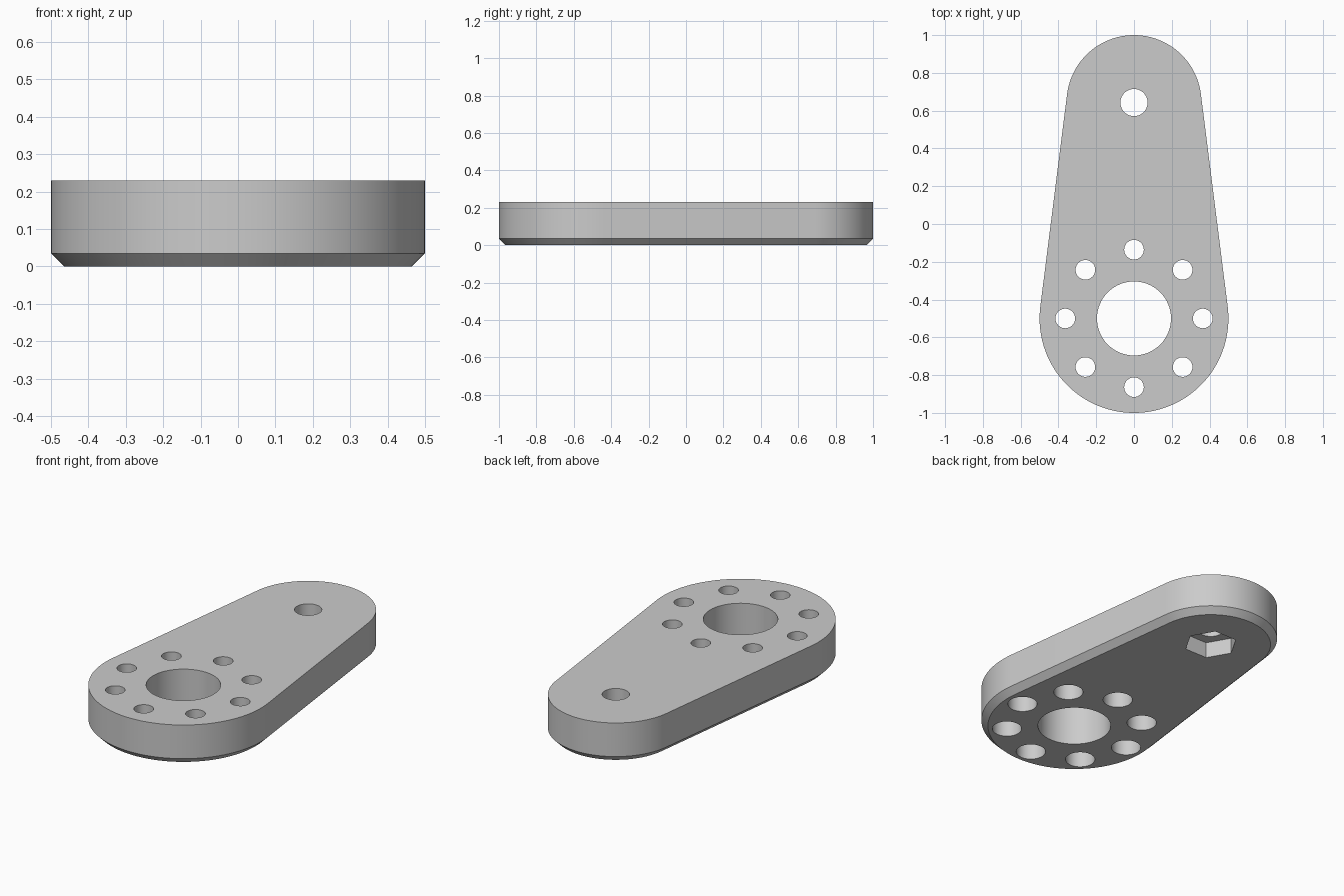
import bpy, bmesh
from math import asin, cos, sin, pi, radians

cube = bpy.data.objects.get("Cube")
if cube:
    bpy.data.objects.remove(cube, do_unlink=True)

HEIGHT, CHAMFER = 0.23, 0.035
BIG_R, SMALL_R = 0.5, 0.357
BIG_Y, SMALL_Y = BIG_R - 1, 1 - SMALL_R

grey = bpy.data.materials.new("plain grey")
grey.use_nodes = True
colour = (0.6, 0.6, 0.6, 1)
grey.diffuse_color = colour
grey.node_tree.nodes["Principled BSDF"].inputs["Base Color"].default_value = colour


def arc(y, r, start, end, n):
    """Points of an arc centred on x = 0."""
    angles = [start + (end - start) * i / n for i in range(n + 1)]
    return [(r * cos(a), y + r * sin(a)) for a in angles]


def outline(inset):
    """Two arcs joined by their common tangents."""
    t = asin((BIG_R - SMALL_R) / (SMALL_Y - BIG_Y))
    return (arc(SMALL_Y, SMALL_R - inset, t, pi - t, 48)
            + arc(BIG_Y, BIG_R - inset, pi - t, 2 * pi + t, 64))


def loft(name, sections):
    """Closed solid through (points, z) sections, from the bottom up."""
    bm = bmesh.new()
    rings = [[bm.verts.new((x, y, z)) for x, y in pts] for pts, z in sections]
    for low, high in zip(rings, rings[1:]):
        for i in range(len(low)):
            bm.faces.new((low[i - 1], low[i], high[i], high[i - 1]))
    bm.faces.new(rings[0][::-1])
    bm.faces.new(rings[-1])
    bmesh.ops.recalc_face_normals(bm, faces=bm.faces)
    mesh = bpy.data.meshes.new(name)
    bm.to_mesh(mesh)
    bm.free()
    mesh.materials.append(grey)
    obj = bpy.data.objects.new(name, mesh)
    bpy.context.collection.objects.link(obj)
    return obj


# Tapered plate with a chamfered bottom rim
plate = loft("arm_plate", [(outline(CHAMFER), 0), (outline(0), CHAMFER),
                           (outline(0), HEIGHT)])
bpy.context.view_layer.objects.active = plate
plate.select_set(True)


def drill(x, y, steps, sides):
    """Cut a stack of prisms, each given as (radius, sides, bottom, top)."""
    for r, n, bottom, top in steps:
        ring = [(x + r * cos(2 * pi * i / n), y + r * sin(2 * pi * i / n))
                for i in range(n)]
        cutter = loft("hole_cutter", [(ring, bottom), (ring, top)])
        cutter.hide_render = True
        cut = plate.modifiers.new("hole", "BOOLEAN")
        cut.operation, cut.solver, cut.object = "DIFFERENCE", "EXACT", cutter
        bpy.ops.object.modifier_apply(modifier=cut.name)
        bpy.data.objects.remove(cutter, do_unlink=True)


BELOW, ABOVE = -0.1, HEIGHT + 0.1

# Central bore
drill(0, BIG_Y, [(0.196, 64, BELOW, ABOVE)], 64)

# Ring of screw holes, counterbored from below
for k in range(8):
    a = k * pi / 4
    drill(0.364 * cos(a), BIG_Y + 0.364 * sin(a),
          [(0.052, 32, BELOW, ABOVE), (0.079, 32, BELOW, 0.11)], 32)

# Bolt hole with a hexagonal nut pocket underneath
drill(0, SMALL_Y, [(0.072, 40, BELOW, ABOVE), (0.143, 6, BELOW, 0.092)], 40)

bpy.ops.object.shade_smooth_by_angle(angle=radians(30))
